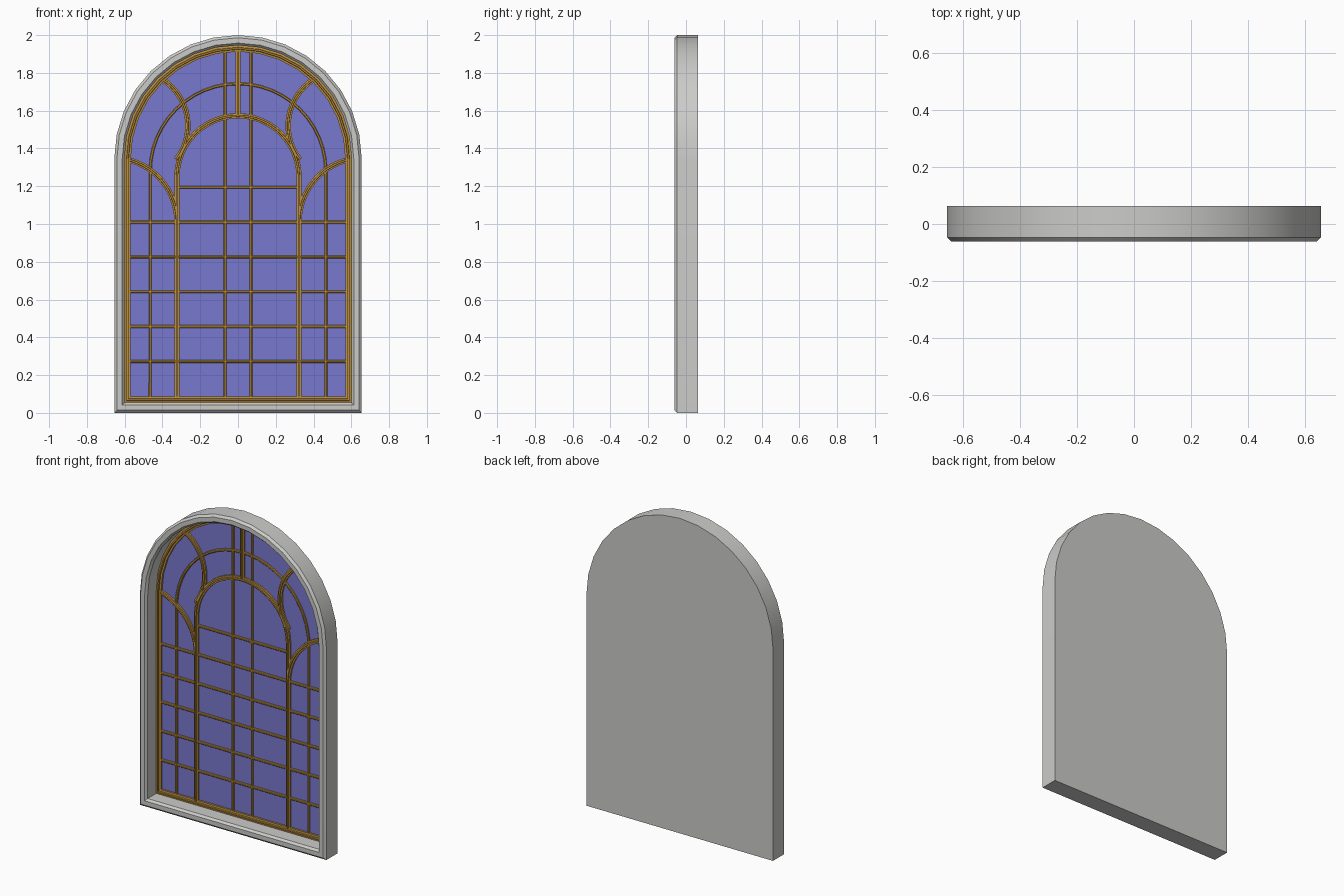
import bpy, bmesh
from math import sin, cos, radians
from mathutils import Vector

if "Cube" in bpy.data.objects:
    bpy.data.objects.remove(bpy.data.objects["Cube"], do_unlink=True)


def material(name, rgb):
    m = bpy.data.materials.new(name)
    m.use_nodes = True
    m.diffuse_color = (*rgb, 1)
    m.node_tree.nodes["Principled BSDF"].inputs["Base Color"].default_value = (*rgb, 1)
    return m


STONE = material("pale grey stone", (0.60, 0.60, 0.59))
GLASS = material("blue glass", (0.19, 0.19, 0.62))
GOLD = material("golden brass", (0.50, 0.28, 0.05))

HALF, SPRING = 0.655, 1.345      # outer half width, height where the arch begins
FRONT, BACK, PANE = -0.062, 0.063, 0.05


def finish(name, bm, mats):
    bmesh.ops.recalc_face_normals(bm, faces=bm.faces[:])
    me = bpy.data.meshes.new(name)
    bm.to_mesh(me)
    bm.free()
    ob = bpy.data.objects.new(name, me)
    bpy.context.collection.objects.link(ob)
    for m in mats:
        me.materials.append(m)
    bpy.ops.object.select_all(action="DESELECT")
    ob.select_set(True)
    bpy.context.view_layer.objects.active = ob
    bpy.ops.object.shade_smooth_by_angle(angle=radians(30))
    return ob


def arc(cx, cz, r, a0, a1, n):
    steps = [radians(a0 + (a1 - a0) * i / n) for i in range(n + 1)]
    return [(cx + r * cos(a), cz + r * sin(a)) for a in steps]


def arch_loop(bm, inset, y):
    """Arched outline moved inwards by inset, at depth y."""
    r = HALF - inset
    pts = [(-r, inset), (r, inset)] + arc(0, SPRING, r, 0, 180, 16)
    return [bm.verts.new((x, y, z)) for x, z in pts]


def bridge(bm, a, b, closed=True):
    n = len(a)
    for i in range(n if closed else n - 1):
        j = (i + 1) % n
        bm.faces.new((a[i], a[j], b[j], b[i]))


def arched_shell(bm, profile):
    loops = [arch_loop(bm, *p) for p in profile]
    for a, b in zip(loops, loops[1:]):
        bridge(bm, a, b)
    return loops


# Profiles across a bar: (offset, raise) as fractions of width and height
STEPPED = [(-.5, 0), (-.5, .55), (-.2, .6), (-.16, 1), (.16, 1), (.2, .6), (.5, .55), (.5, 0)]
PLAIN = [(-.5, 0), (-.5, .7), (-.25, 1), (.25, 1), (.5, .7), (.5, 0)]


def bar(bm, path, width, height, profile):
    """Sweep a profile along a path lying on the pane."""
    pts = [Vector(p) for p in path]
    rings = []
    for i, p in enumerate(pts):
        t = (pts[min(i + 1, len(pts) - 1)] - pts[max(i - 1, 0)]).normalized()
        side = Vector((-t.y, t.x))
        ring = []
        for o, h in profile:
            q = p + side * o * width
            ring.append(bm.verts.new((q.x, PANE - h * height, q.y)))
        rings.append(ring)
    for a, b in zip(rings, rings[1:]):
        bridge(bm, a, b)
    bm.faces.new(rings[0])
    bm.faces.new(rings[-1])


def thick(bm, path):
    bar(bm, path, 0.028, 0.02, STEPPED)


def thin(bm, path):
    bar(bm, path, 0.015, 0.012, PLAIN)


def mirrored(path, s):
    return [(s * x, z) for x, z in path]


# Stone surround with closed back and chamfered front edges
bm = bmesh.new()
loops = arched_shell(bm, [(0, BACK), (0, FRONT + .014), (.014, FRONT), (.042, FRONT),
                          (.054, FRONT + .014), (.054, PANE)])
bm.faces.new(loops[0])
finish("stone_frame", bm, [STONE])

# Glass pane
bm = bmesh.new()
bm.faces.new(arch_loop(bm, .054, PANE))
pane = finish("glass_pane", bm, [GLASS])
for f in pane.data.polygons:
    if f.normal.y > 0:
        pane.data.flip_normals()

# Brass border following the arch
bm = bmesh.new()
arched_shell(bm, [(.054, PANE - .012), (.064, PANE - .014), (.066, PANE - .022),
                  (.074, PANE - .022), (.076, PANE - .014), (.087, PANE - .012), (.087, PANE)])
finish("brass_border", bm, [GOLD])

# Main tracery: inner arch, mullions, leaf curves and top bar
bm = bmesh.new()
thick(bm, [(.323, .08)] + arc(0, 1.25, .323, 0, 180, 24) + [(-.323, .08)])
thick(bm, [(0, 1.57), (0, 1.925)])
for s in (-1, 1):
    thick(bm, mirrored(arc(.663, 1.01, .34, 180, 106, 12), s))
    thick(bm, mirrored(arc(.555, 1.52, .29, 122, 218, 14), s))
finish("main_tracery", bm, [GOLD])

# Thin glazing bars: uprights, middle arch and rungs
bm = bmesh.new()
for s in (-1, 1):
    thin(bm, [(s * .068, .08), (s * .068, 1.92)])
thin(bm, [(.465, .08)] + arc(0, 1.278, .465, 0, 180, 24) + [(-.465, .08)])
for i in range(6):
    z = .272 + .1845 * i
    w = .575 if i < 5 else .32
    thin(bm, [(-w, z), (w, z)])
finish("glazing_bars", bm, [GOLD])
